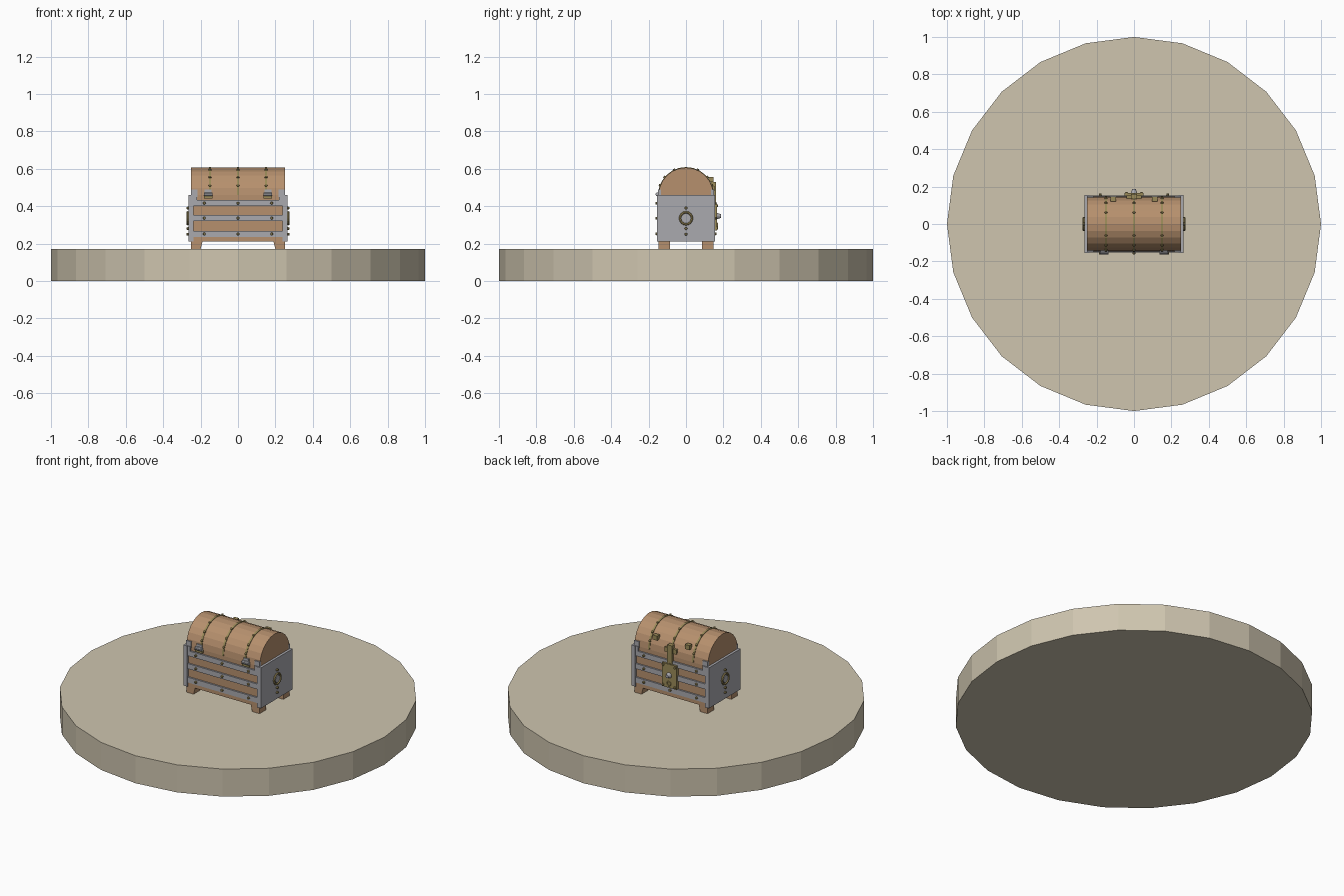
import bpy, bmesh, math
from mathutils import Matrix, Vector

cube = bpy.data.objects.get("Cube")
if cube:
    bpy.data.objects.remove(cube, do_unlink=True)


def material(name, r, g, b):
    m = bpy.data.materials.new(name)
    m.use_nodes = True
    m.diffuse_color = (r, g, b, 1)
    m.node_tree.nodes["Principled BSDF"].inputs["Base Color"].default_value = (r, g, b, 1)
    return m


SAND = material("sand stone", 0.62, 0.56, 0.43)
WOOD = material("warm wood", 0.47, 0.28, 0.155)
IRON = material("grey iron", 0.40, 0.40, 0.43)
BRASS = material("old brass", 0.33, 0.26, 0.10)


def finish(name, bm, mat):
    bmesh.ops.recalc_face_normals(bm, faces=bm.faces)
    mesh = bpy.data.meshes.new(name)
    bm.to_mesh(mesh)
    bm.free()
    mesh.materials.append(mat)
    obj = bpy.data.objects.new(name, mesh)
    bpy.context.collection.objects.link(obj)
    return obj


def box(name, x, y, z, mat):
    """Box from (min, max) pairs."""
    bm = bmesh.new()
    size = [b - a for a, b in (x, y, z)]
    mid = [(a + b) / 2 for a, b in (x, y, z)]
    bmesh.ops.create_cube(bm, size=1, matrix=Matrix.Translation(mid) @ Matrix.Diagonal((*size, 1)))
    return finish(name, bm, mat)


def rod(name, at, axis, radius, length, sides, mat, tip=None):
    """Cylinder or cone centred at a point along an axis."""
    bm = bmesh.new()
    turn = Vector(axis).to_track_quat('Z', 'Y').to_matrix().to_4x4()
    bmesh.ops.create_cone(bm, cap_ends=True, segments=sides, radius1=radius,
                          radius2=radius if tip is None else tip, depth=length,
                          matrix=Matrix.Translation(at) @ turn)
    return finish(name, bm, mat)


def extrude(name, points, direction, mat):
    """Planar outline extruded along a direction."""
    bm = bmesh.new()
    face = bm.faces.new([bm.verts.new(p) for p in points])
    out = bmesh.ops.extrude_face_region(bm, geom=[face])
    moved = [v for v in out["geom"] if isinstance(v, bmesh.types.BMVert)]
    bmesh.ops.translate(bm, verts=moved, vec=direction)
    return finish(name, bm, mat)


def ring(name, at, axis, radius, thick, mat):
    bm = bmesh.new()
    turn = Vector(axis).to_track_quat('Z', 'Y').to_matrix().to_4x4()
    major, minor = 16, 6
    rows = []
    for i in range(major):
        a = math.tau * i / major
        row = []
        for j in range(minor):
            b = math.tau * j / minor
            r = radius + thick * math.cos(b)
            p = Vector((r * math.cos(a), r * math.sin(a), thick * math.sin(b)))
            row.append(bm.verts.new(Vector(at) + turn @ p))
        rows.append(row)
    for i in range(major):
        for j in range(minor):
            n, k = (i + 1) % major, (j + 1) % minor
            bm.faces.new((rows[i][j], rows[n][j], rows[n][k], rows[i][k]))
    return finish(name, bm, mat)


def stud(name, at, axis):
    return rod(name, at, axis, 0.009, 0.016, 8, BRASS, tip=0.006)


# round stone base
rod("stone_base", (0, 0, 0.085), (0, 0, 1), 1.0, 0.17, 24, SAND)

# chest body
box("chest_body", (-0.25, 0.25), (-0.143, 0.143), (0.21, 0.46), WOOD)

# arched lid
LID_Z, LID_R = 0.46, 0.146


def arc(x, r):
    steps = [math.pi * i / 12 for i in range(13)]
    return [(x, r * math.cos(a), LID_Z + r * math.sin(a)) for a in steps]


extrude("lid", arc(-0.25, LID_R), (0.5, 0, 0), WOOD)

# lid bands with studs
for x in (-0.15, 0, 0.15):
    outline = arc(x - 0.006, LID_R + 0.003) + arc(x - 0.006, LID_R - 0.003)[::-1]
    extrude("lid_band", outline, (0.012, 0, 0), BRASS)
    for deg in (20, 40, 65, 115, 140, 160):
        a = math.radians(deg)
        d = Vector((0, math.cos(a), math.sin(a)))
        stud("lid_stud", Vector((x, 0, LID_Z)) + d * LID_R, d)

for side, word in ((-1, "front"), (1, "back")):
    def span(a, b):
        return tuple(sorted((side * a, side * b)))

    # runner with a foot at each end
    half = [(0.25, 0.17), (0.25, 0.235), (-0.25, 0.235), (-0.25, 0.17),
            (-0.20, 0.17), (-0.19, 0.21), (0.19, 0.21), (0.20, 0.17)]
    extrude(word + "_runner", [(x, side * 0.085, z) for x, z in half],
            (0, side * 0.062, 0), WOOD)

    # iron rails and their studs
    for low, high in ((0.235, 0.268), (0.32, 0.352), (0.40, 0.432)):
        box(word + "_rail", (-0.25, 0.25), span(0.138, 0.153), (low, high), IRON)
        for x in (-0.18, 0, 0.18):
            stud(word + "_rail_stud", (x, side * 0.155, (low + high) / 2), (0, side, 0))

    # corner posts and stepped lid brackets
    for end in (-1, 1):
        box(word + "_post", tuple(sorted((end * 0.238, end * 0.265))),
            span(0.138, 0.155), (0.21, 0.46), IRON)
        box(word + "_post_shoulder", tuple(sorted((end * 0.22, end * 0.25))),
            span(0.138, 0.153), (0.42, 0.46), IRON)
        box(word + "_lid_bracket", tuple(sorted((end * 0.216, end * 0.251))),
            span(0.135, 0.149), (0.45, 0.49), IRON)

# end plates with ring handles
for end, word in ((-1, "right"), (1, "left")):
    box(word + "_end_plate", tuple(sorted((end * 0.248, end * 0.265))),
        (-0.155, 0.155), (0.21, 0.46), IRON)
    out = (end, 0, 0)
    rod(word + "_handle_boss", (end * 0.267, 0, 0.335), out, 0.022, 0.01, 16, IRON)
    ring(word + "_handle_ring", (end * 0.269, 0, 0.335), out, 0.032, 0.006, BRASS)
    for z in (0.25, 0.28, 0.39):
        stud(word + "_end_stud", (end * 0.267, 0, z), out)

# hinges
for x in (-0.16, 0.16):
    rod("hinge_barrel", (x, -0.152, 0.463), (1, 0, 0), 0.011, 0.046, 10, IRON)
    box("hinge_upper_leaf", (x - 0.018, x + 0.018), (-0.150, -0.140), (0.463, 0.488), IRON)
    box("hinge_lower_leaf", (x - 0.023, x + 0.023), (-0.156, -0.140), (0.44, 0.46), BRASS)

# lock plate, knob and keyhole
box("lock_plate", (-0.05, 0.05), (0.143, 0.165), (0.27, 0.415), BRASS)
rod("lock_knob", (0, 0.175, 0.347), (0, 1, 0), 0.018, 0.022, 12, IRON, tip=0.01)
ring("keyhole_ring", (0, 0.167, 0.296), (0, 1, 0), 0.012, 0.004, BRASS)
for x in (-0.04, 0.04):
    for z in (0.282, 0.403):
        stud("lock_stud", (x, 0.164, z), (0, 1, 0))

# hasp and lid plates
box("hasp_bar", (-0.04, 0.04), (0.135, 0.152), (0.48, 0.508), BRASS)
box("hasp_tongue", (-0.016, 0.016), (0.135, 0.160), (0.41, 0.53), BRASS)
for x in (-0.11, 0.11):
    box("lid_plate", (x - 0.015, x + 0.015), (0.12, 0.146), (0.528, 0.556), BRASS)
